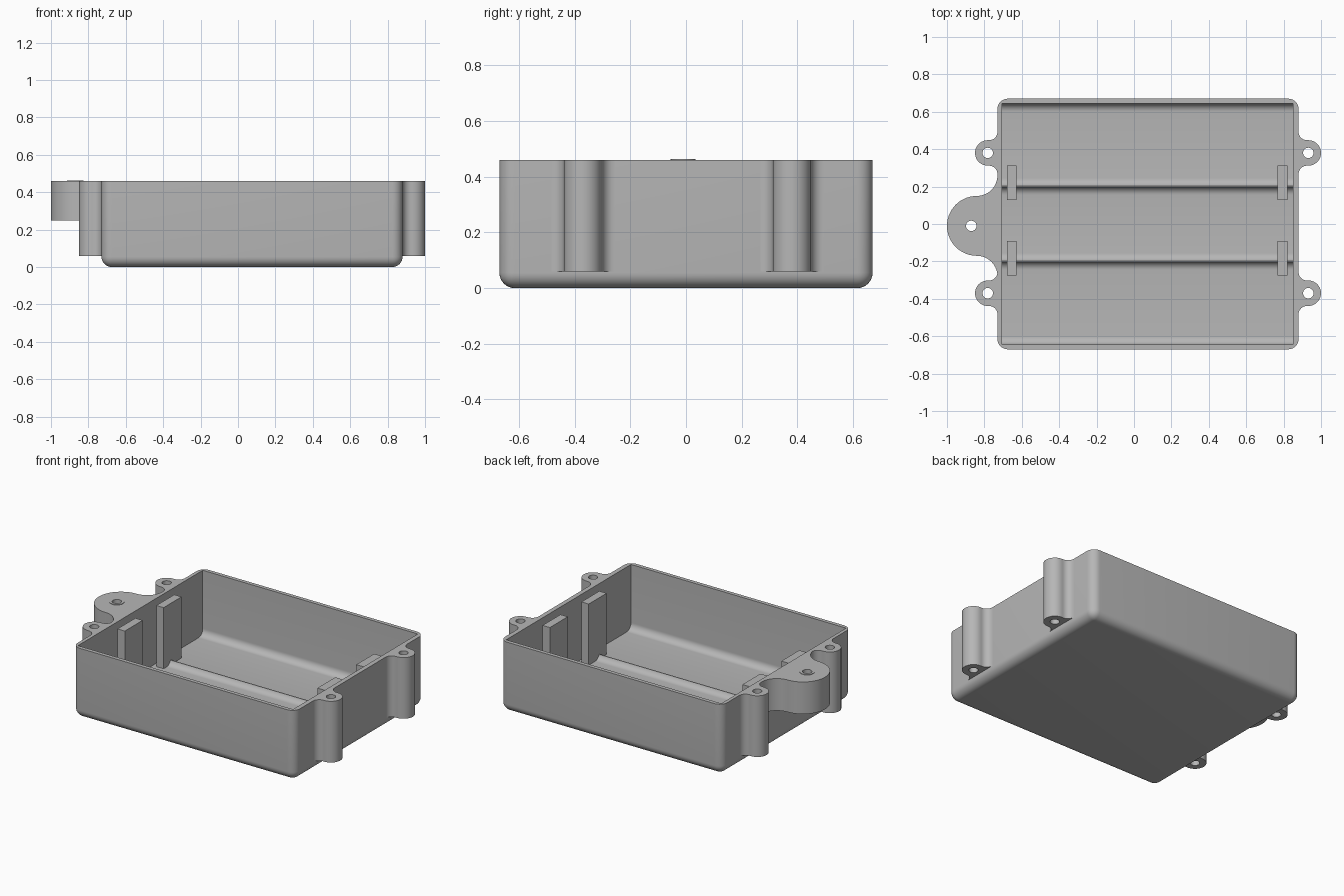
import bpy, bmesh
from math import sin, cos, radians
from mathutils import Matrix, Vector

if "Cube" in bpy.data.objects:
    bpy.data.objects.remove(bpy.data.objects["Cube"])

LEFT, RIGHT, DEPTH, TOP = -0.73, 0.88, 0.67, 0.46

grey = bpy.data.materials.new("grey plastic")
grey.use_nodes = True
grey.diffuse_color = (0.47, 0.47, 0.47, 1)
grey.node_tree.nodes["Principled BSDF"].inputs["Base Color"].default_value = grey.diffuse_color


def finish(name, bm):
    """Turn a bmesh into a shaded object."""
    bmesh.ops.recalc_face_normals(bm, faces=bm.faces)
    mesh = bpy.data.meshes.new(name)
    bm.to_mesh(mesh)
    bm.free()
    mesh.materials.append(grey)
    obj = bpy.data.objects.new(name, mesh)
    bpy.context.collection.objects.link(obj)
    return obj


def smooth(obj):
    bpy.ops.object.select_all(action='DESELECT')
    obj.select_set(True)
    bpy.context.view_layer.objects.active = obj
    bpy.ops.object.shade_smooth_by_angle(angle=radians(35))


def arc(cx, cy, r, start, end, steps=10):
    angles = [radians(start + (end - start) * i / steps) for i in range(steps + 1)]
    return [(cx + r * cos(a), cy + r * sin(a)) for a in angles]


def circle(cx, cy, r, steps=24):
    return arc(cx, cy, r, 0, 360, steps)[:-1]


def block(bm, x0, x1, y0, y1, z0, z1):
    size = Matrix.Diagonal((x1 - x0, y1 - y0, z1 - z0, 1))
    middle = Vector(((x0 + x1) / 2, (y0 + y1) / 2, (z0 + z1) / 2))
    bmesh.ops.create_cube(bm, size=1, matrix=Matrix.Translation(middle) @ size)


def plate(name, loops, z0, z1):
    """Solid plate from an outline and its hole."""
    bm = bmesh.new()
    levels = []
    for z in (z0, z1):
        rings = [[bm.verts.new((x, y, z)) for x, y in loop] for loop in loops]
        edges = [bm.edges.new((a, b)) for ring in rings
                 for a, b in zip(ring, ring[1:] + ring[:1])]
        bmesh.ops.triangle_fill(bm, edges=edges, use_beauty=True)
        levels.append(rings)
    for low, high in zip(*levels):
        for i in range(len(low)):
            j = (i + 1) % len(low)
            bm.faces.new((low[i], low[j], high[j], high[i]))
    obj = finish(name, bm)
    smooth(obj)
    return obj


# Outer case, rounded on the upright corners and the bottom edges
bm = bmesh.new()
block(bm, LEFT, RIGHT, -DEPTH, DEPTH, 0, TOP)
rounded = [e for e in bm.edges if min(v.co.z for v in e.verts) < 0.01]
bmesh.ops.bevel(bm, geom=rounded, offset=0.055, offset_type='OFFSET',
                segments=8, profile=0.5, affect='EDGES')
case = finish("case", bm)

# Hollow with filleted long walls and two low floor ridges
FLOOR, R, RIDGE, W = 0.035, 0.045, 0.2, 0.645
half = [(W, TOP + 0.1)] + arc(W - R, FLOOR + R, R, 0, -90)
half += arc(RIDGE + R, FLOOR + R, R, -90, -160, 6)
half += arc(RIDGE - R, FLOOR + R, R, -20, -90, 6)
profile = half + [(-y, z) for y, z in reversed(half)]
bm = bmesh.new()
ends = [[bm.verts.new((x, y, z)) for y, z in profile] for x in (-0.707, 0.85)]
for ring in ends:
    bm.faces.new(ring)
for i in range(len(profile)):
    j = (i + 1) % len(profile)
    bm.faces.new((ends[0][i], ends[0][j], ends[1][j], ends[1][i]))
hollow = finish("hollow_cutter", bm)
hollow.hide_render = True

cut = case.modifiers.new("hollow", 'BOOLEAN')
cut.operation = 'DIFFERENCE'
cut.solver = 'EXACT'
cut.object = hollow
bpy.ops.object.select_all(action='DESELECT')
case.select_set(True)
bpy.context.view_layer.objects.active = case
bpy.ops.object.modifier_apply(modifier=cut.name)
bpy.data.objects.remove(hollow)
smooth(case)

# Screw lugs flared into the side walls
OUT, LUG, FLARE = 0.052, 0.068, 0.045
side = arc(FLARE, LUG + FLARE, FLARE, 180, 270, 8)
outline = [(-0.015, LUG + FLARE)] + side + arc(OUT, 0, LUG, 90, -90, 20)
outline += [(x, -y) for x, y in reversed(side)] + [(-0.015, -LUG - FLARE)]
for wall, sign, word in ((LEFT, -1, "right"), (RIGHT, 1, "left")):
    for y0, end in ((0.38, "back"), (-0.37, "front")):
        loops = [[(wall + sign * x, y0 + y) for x, y in loop]
                 for loop in (outline, circle(OUT, 0, 0.028))]
        plate(f"{end}_{word}_screw_lug", loops, 0.06, TOP)

# Large hanging tab blended into the wall
TX, TY, TR, BLEND = -0.84, -0.01, 0.16, 0.11
blend = arc(TX, TR + BLEND, BLEND, 0, -90)
tab = [(LEFT + 0.015, TR + BLEND)] + blend + arc(TX, 0, TR, 90, 270, 28)[1:-1]
tab += [(x, -y) for x, y in reversed(blend)] + [(LEFT + 0.015, -TR - BLEND)]
tab = [(x, y + TY) for x, y in tab]
plate("hanging_tab", [tab, circle(-0.87, TY, 0.028)], 0.25, TOP)
plate("tab_hole_rim", [circle(-0.87, TY, 0.045), circle(-0.87, TY, 0.028)],
      TOP - 0.01, TOP + 0.003)

# Upright contact holders standing clear of the end walls
for x0, word in ((-0.68, "right"), (0.767, "left")):
    for y0, end in ((0.127, "back"), (-0.275, "front")):
        bm = bmesh.new()
        block(bm, x0, x0 + 0.053, y0, y0 + 0.185, 0.025, 0.435)
        finish(f"{end}_{word}_contact_holder", bm)
